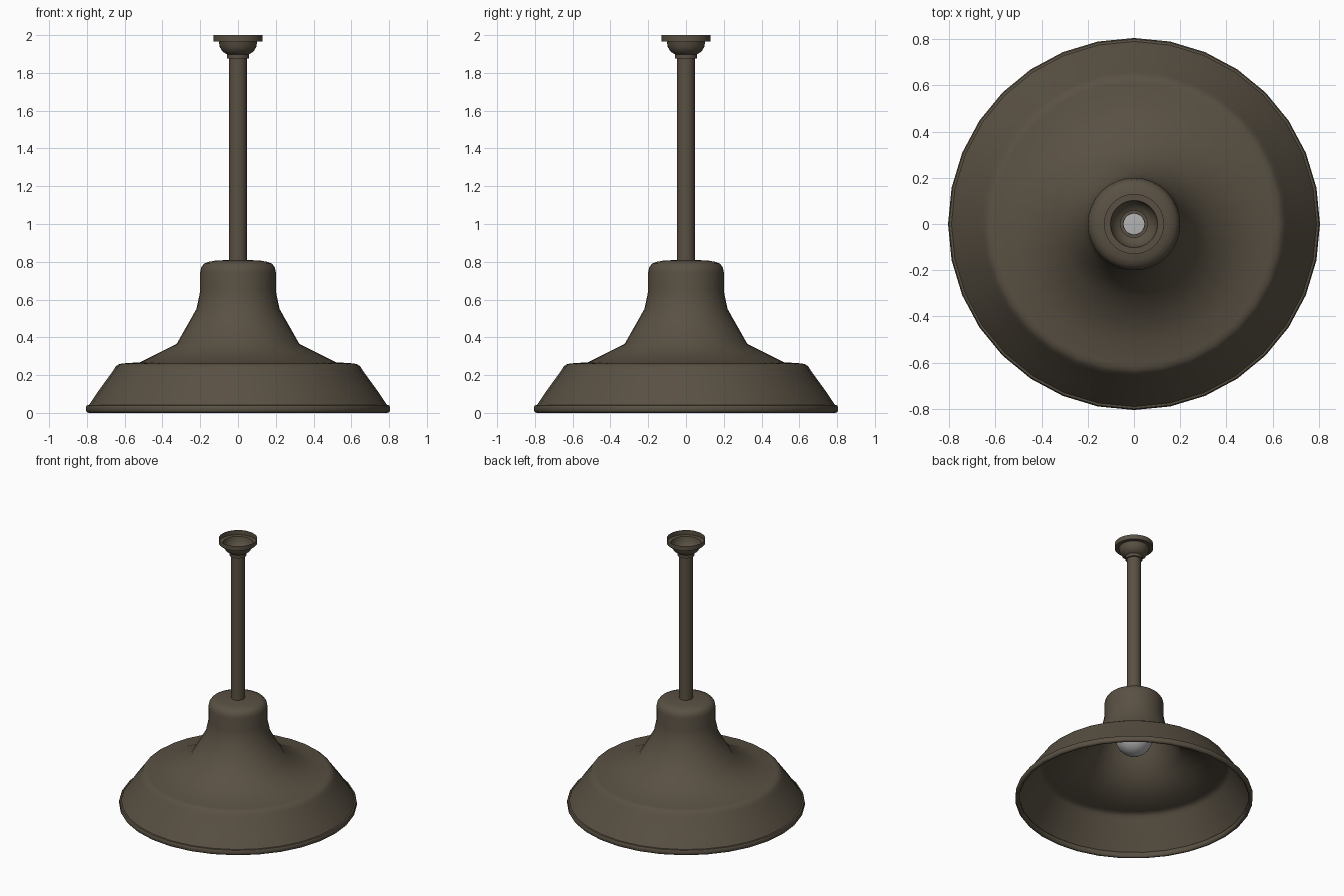
import bpy, bmesh, math

if "Cube" in bpy.data.objects:
    bpy.data.objects.remove(bpy.data.objects["Cube"])

SIDES = 32


def material(name, rgb):
    m = bpy.data.materials.new(name)
    m.diffuse_color = (*rgb, 1.0)
    m.use_nodes = True
    m.node_tree.nodes["Principled BSDF"].inputs["Base Color"].default_value = m.diffuse_color
    return m


def lathe(name, profile, mat, sides=SIDES, sharp=45):
    """Revolve (radius, z) points, listed bottom to top, around the z axis."""
    bm = bmesh.new()
    rings = []
    for r, z in profile:
        ring = []
        for i in range(sides):
            a = 2 * math.pi * i / sides
            ring.append(bm.verts.new((r * math.cos(a), r * math.sin(a), z)))
        rings.append(ring)
    for low, high in zip(rings, rings[1:]):
        for i in range(sides):
            j = (i + 1) % sides
            bm.faces.new((low[i], low[j], high[j], high[i]))
    bmesh.ops.remove_doubles(bm, verts=bm.verts, dist=1e-5)
    for f in bm.faces:
        f.smooth = True
    me = bpy.data.meshes.new(name)
    bm.to_mesh(me)
    bm.free()
    me.set_sharp_from_angle(angle=math.radians(sharp))
    me.materials.append(mat)
    ob = bpy.data.objects.new(name, me)
    bpy.context.collection.objects.link(ob)
    return ob


bronze = material("dark bronze", (0.10, 0.081, 0.056))
glass = material("bulb grey", (0.45, 0.45, 0.45))

# Bell shaped shade, open below, with a hole for the stem
lathe("shade", [
    (0.79, 0.04), (0.74, 0.115), (0.66, 0.225), (0.648, 0.245), (0.632, 0.257),
    (0.61, 0.262), (0.52, 0.268), (0.325, 0.365), (0.22, 0.55), (0.205, 0.62),
    (0.20, 0.65), (0.20, 0.745), (0.195, 0.77), (0.18, 0.79), (0.155, 0.80),
    (0.12, 0.806), (0.045, 0.81)], bronze)

# Rolled bead around the bottom edge
lathe("shade_rim", [
    (0.785, 0.042), (0.777, 0.033), (0.775, 0.012), (0.782, 0.002), (0.79, 0.0),
    (0.80, 0.004), (0.805, 0.012), (0.805, 0.032), (0.80, 0.04), (0.79, 0.042)],
    bronze)

# Hollow stem
lathe("stem", [(0.047, 0.80), (0.047, 1.89)], bronze)

# Ceiling canopy: collar, bowl and flange, open at the top
lathe("canopy", [
    (0.046, 1.876), (0.058, 1.876), (0.058, 1.898), (0.066, 1.902),
    (0.083, 1.915), (0.096, 1.935), (0.102, 1.966), (0.13, 1.966), (0.13, 2.0)],
    bronze)

# Bulb: round globe with a tapered neck up into the shade
globe = []
for k in range(13):
    a = math.radians(-90 + k * 10.5)
    globe.append((max(0.0, 0.125 * math.cos(a)), 0.48 + 0.125 * math.sin(a)))
globe[0] = (0.0, 0.355)
lathe("bulb", globe + [(0.075, 0.62), (0.06, 0.68), (0.055, 0.77), (0.0, 0.775)],
      glass)
